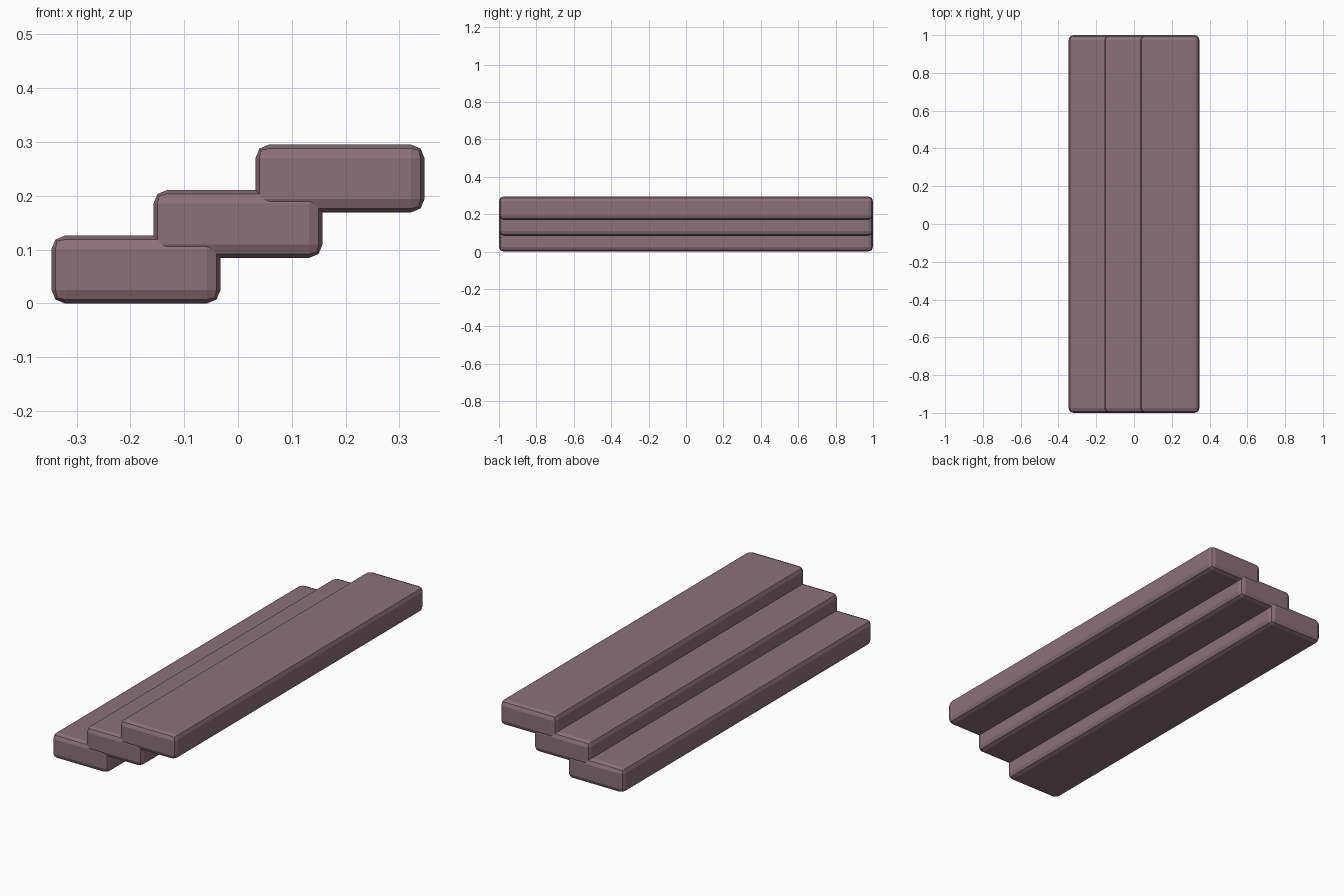
import bpy

if "Cube" in bpy.data.objects:
    bpy.data.objects.remove(bpy.data.objects["Cube"])

SIZE = (0.314, 2.0, 0.126)   # one step board
RUN, RISE = 0.1895, 0.0845   # offset between steps

mat = bpy.data.materials.new("dusty_mauve")
mat.diffuse_color = (0.26, 0.165, 0.195, 1)
mat.use_nodes = True
mat.node_tree.nodes["Principled BSDF"].inputs["Base Color"].default_value = mat.diffuse_color


def step(name, x, z):
    """Long board with rounded two-segment edges."""
    bpy.ops.mesh.primitive_cube_add(size=1, location=(x, 0, z))
    ob = bpy.context.object
    ob.name = name
    ob.scale = SIZE
    bpy.ops.object.transform_apply(location=False, rotation=False, scale=True)
    bevel = ob.modifiers.new("rounded_edges", 'BEVEL')
    bevel.width = 0.025
    bevel.segments = 2
    ob.data.materials.append(mat)


# Three overlapping steps rising towards +x
for i, name in enumerate(("lower_step", "middle_step", "upper_step")):
    step(name, (i - 1) * RUN, SIZE[2] / 2 + i * RISE)
